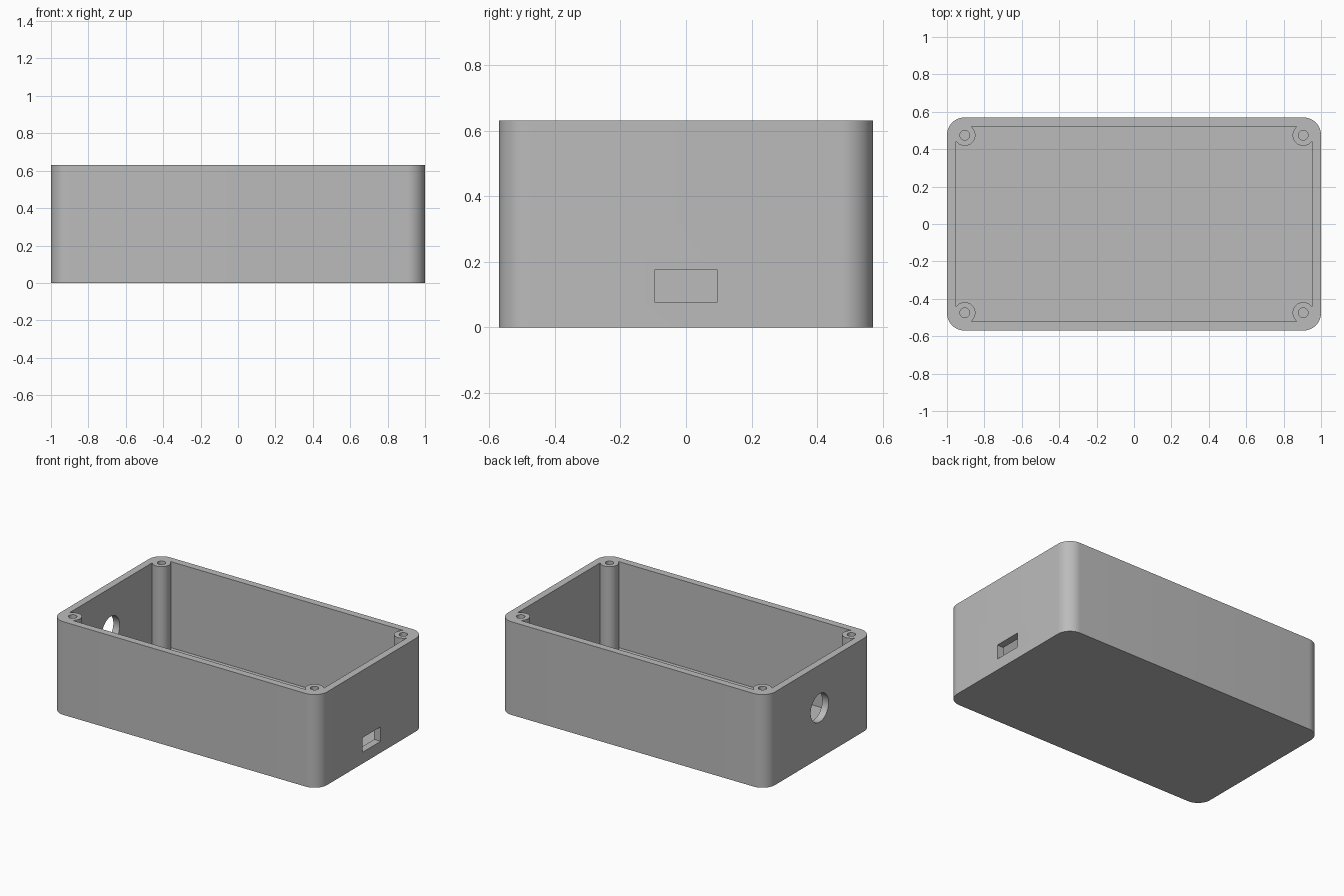
import bpy, bmesh, math
from mathutils import Matrix

if "Cube" in bpy.data.objects:
    bpy.data.objects.remove(bpy.data.objects["Cube"], do_unlink=True)

# Main dimensions
HALF_X, HALF_Y, HEIGHT = 1.0, 0.57, 0.63
WALL = FLOOR = 0.048
CORNER = 0.095
POST_R, SCREW_R = 0.057, 0.026
POST_X, POST_Y = HALF_X - CORNER, HALF_Y - CORNER
CORNERS = [(1, 1), (-1, 1), (-1, -1), (1, -1)]

grey = bpy.data.materials.new("plain grey")
grey.use_nodes = True
colour = (0.5, 0.5, 0.5, 1)
grey.diffuse_color = colour
grey.node_tree.nodes["Principled BSDF"].inputs["Base Color"].default_value = colour


def finish(name, bm):
    bmesh.ops.recalc_face_normals(bm, faces=bm.faces)
    mesh = bpy.data.meshes.new(name)
    bm.to_mesh(mesh)
    bm.free()
    mesh.materials.append(grey)
    obj = bpy.data.objects.new(name, mesh)
    bpy.context.collection.objects.link(obj)
    return obj


def prism(name, outline, z0, z1):
    bm = bmesh.new()
    face = bm.faces.new([bm.verts.new((x, y, z0)) for x, y in outline])
    top = bmesh.ops.extrude_face_region(bm, geom=[face])["geom"]
    verts = [v for v in top if isinstance(v, bmesh.types.BMVert)]
    bmesh.ops.translate(bm, verts=verts, vec=(0, 0, z1 - z0))
    return finish(name, bm)


def corner_arcs(radius, start, end, steps):
    """Same arc at each post centre, turned a quarter turn per corner."""
    points = []
    for k, (sx, sy) in enumerate(CORNERS):
        for i in range(steps + 1):
            a = start + (end - start) * i / steps + k * math.pi / 2
            points.append((sx * POST_X + radius * math.cos(a),
                           sy * POST_Y + radius * math.sin(a)))
    return points


def cylinder(name, radius, depth, matrix):
    bm = bmesh.new()
    bmesh.ops.create_cone(bm, cap_ends=True, segments=40, radius1=radius,
                          radius2=radius, depth=depth, matrix=matrix)
    return finish(name, bm)


# Rounded outer block
case = prism("enclosure", corner_arcs(CORNER, 0, math.pi / 2, 14), 0, HEIGHT)

# Cavity outline runs along the walls and around the four screw posts
b = math.acos((CORNER - WALL) / POST_R)
cutters = [prism("cavity_cutter", corner_arcs(POST_R, -b, b - 1.5 * math.pi, 28),
                 FLOOR, HEIGHT + 0.1)]

# Screw holes down the posts
for sx, sy in CORNERS:
    place = Matrix.Translation((sx * POST_X, sy * POST_Y, FLOOR + HEIGHT / 2))
    cutters.append(cylinder("screw_hole_cutter", SCREW_R, HEIGHT, place))

# Rectangular port on the left end
bm = bmesh.new()
bmesh.ops.create_cube(bm, size=1, matrix=Matrix.Translation((HALF_X, 0, 0.126))
                      @ Matrix.Diagonal((0.2, 0.192, 0.098, 1)))
cutters.append(finish("port_cutter", bm))

# Round opening on the right end
cutters.append(cylinder("round_opening_cutter", 0.096, 0.2,
                        Matrix.Translation((-HALF_X, 0, 0.34))
                        @ Matrix.Rotation(math.pi / 2, 4, "Y")))

# Cut everything out of the block, then drop the cutters
bpy.context.view_layer.objects.active = case
for cutter in cutters:
    cutter.hide_render = True
    mod = case.modifiers.new("cut", "BOOLEAN")
    mod.operation, mod.solver, mod.object = "DIFFERENCE", "EXACT", cutter
    bpy.ops.object.modifier_apply(modifier=mod.name)
    bpy.data.objects.remove(cutter, do_unlink=True)

bpy.ops.object.select_all(action="DESELECT")
case.select_set(True)
bpy.ops.object.shade_smooth_by_angle(angle=math.radians(30))
